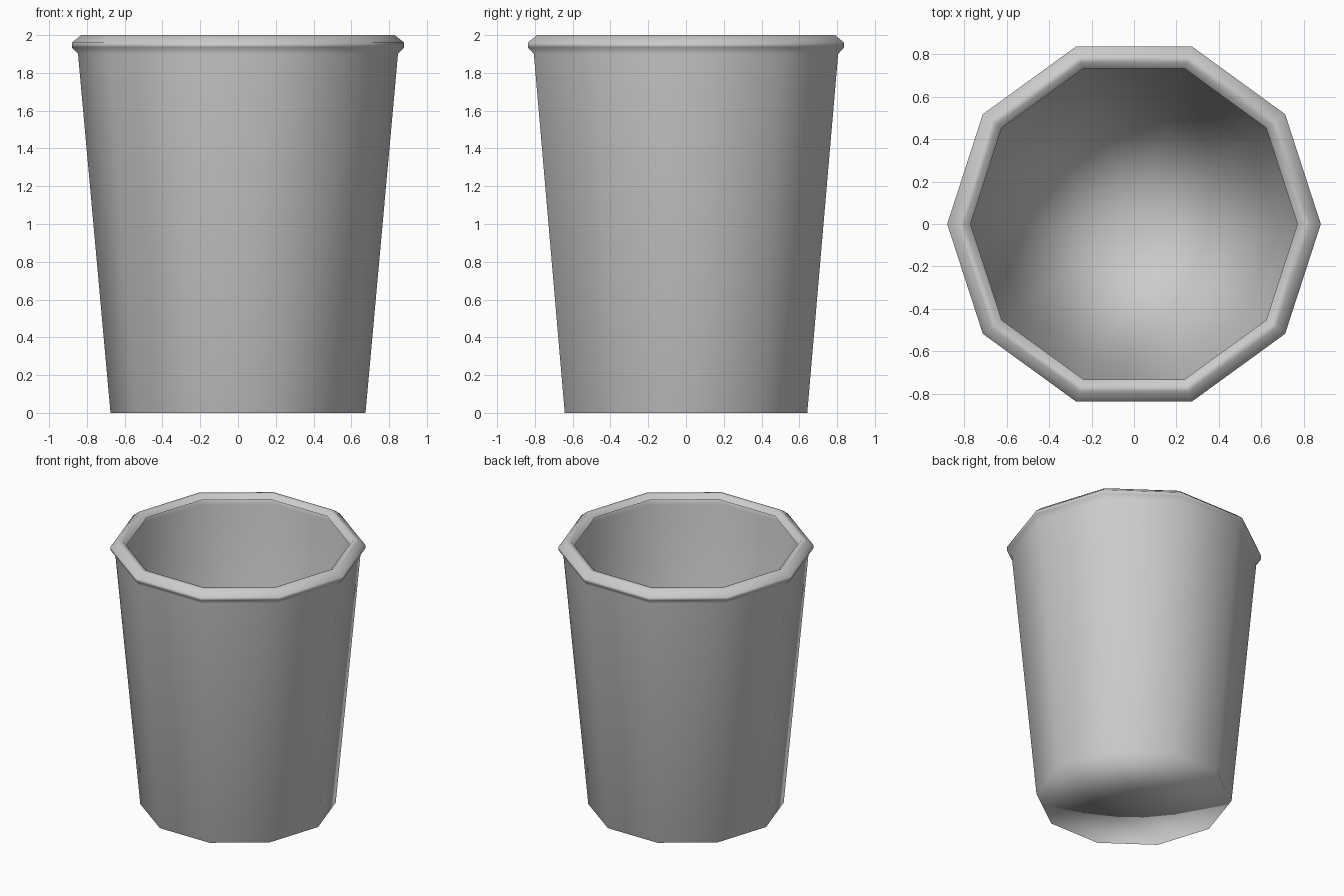
import bpy, bmesh
from math import cos, sin, tau

if "Cube" in bpy.data.objects:
    bpy.data.objects.remove(bpy.data.objects["Cube"])

SIDES = 10
# Thin-sheet profile (radius, height): base edge, wall, lip rolled inwards
PROFILE = [(0.675, 0.0), (0.847, 1.9), (0.88, 1.935), (0.88, 1.96), (0.83, 2.0),
           (0.80, 2.0), (0.77, 1.97)]

bm = bmesh.new()
rings = [[bm.verts.new((r * cos(tau * k / SIDES), r * sin(tau * k / SIDES), z))
          for k in range(SIDES)] for r, z in PROFILE]

# Wall faces between neighbouring rings
for a, b in zip(rings, rings[1:]):
    for k in range(SIDES):
        n = (k + 1) % SIDES
        bm.faces.new((a[k], a[n], b[n], b[k]))

# Base as a triangle fan
mid = bm.verts.new((0, 0, 0))
for k in range(SIDES):
    bm.faces.new((rings[0][(k + 1) % SIDES], rings[0][k], mid))
for f in bm.faces:
    f.smooth = True

mesh = bpy.data.meshes.new("cup")
bm.to_mesh(mesh)
bm.free()
cup = bpy.data.objects.new("cup", mesh)
bpy.context.collection.objects.link(cup)

# Large wall faces dominate the smooth shading
weighted = cup.modifiers.new("weighted", "WEIGHTED_NORMAL")
weighted.mode = 'FACE_AREA'
weighted.weight = 50
